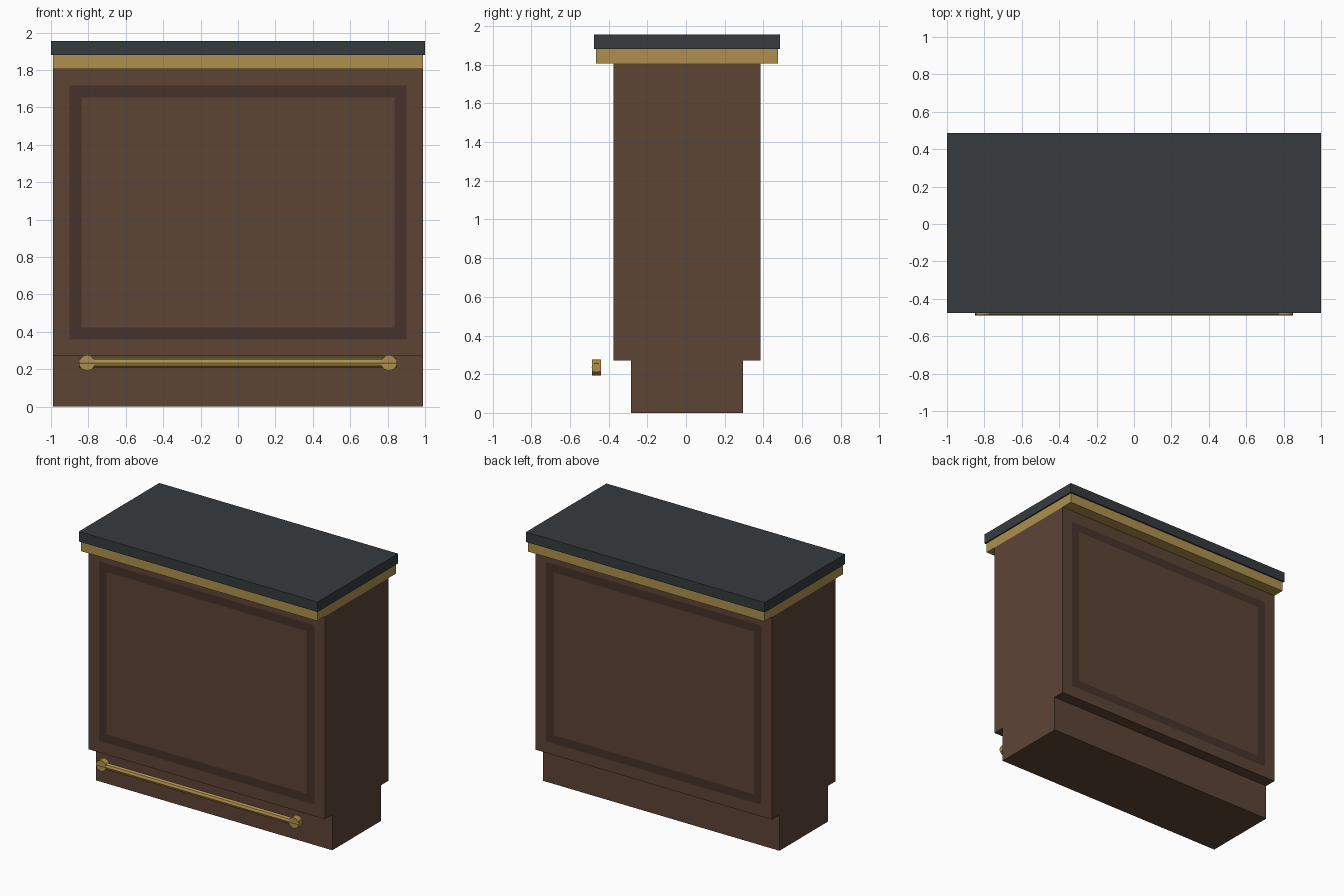
import bpy, bmesh
from math import pi

if "Cube" in bpy.data.objects:
    bpy.data.objects.remove(bpy.data.objects["Cube"])


def material(name, rgb):
    m = bpy.data.materials.new(name)
    m.diffuse_color = (*rgb, 1)
    m.use_nodes = True
    m.node_tree.nodes["Principled BSDF"].inputs["Base Color"].default_value = m.diffuse_color
    return m


WOOD = material("wood", (0.11, 0.058, 0.036))
DARK = material("dark_wood", (0.061, 0.032, 0.023))
BRASS = material("brass", (0.43, 0.28, 0.075))
STONE = material("stone", (0.038, 0.044, 0.048))


def box(name, size, centre, mat):
    bpy.ops.mesh.primitive_cube_add(size=1, location=centre)
    ob = bpy.context.object
    ob.name = name
    ob.scale = size
    bpy.ops.object.transform_apply(location=False, rotation=False, scale=True)
    ob.data.materials.append(mat)
    return ob


def cylinder(name, sides, radius, depth, centre, rotation):
    bpy.ops.mesh.primitive_cylinder_add(vertices=sides, radius=radius, depth=depth,
                                        location=centre, rotation=rotation)
    ob = bpy.context.object
    ob.name = name
    ob.data.materials.append(BRASS)
    bpy.ops.object.shade_smooth_by_angle()
    return ob


# Cabinet: side profile with a recessed plinth, extruded along x
MID = 0.005
half = [(0.29, 0), (0.29, 0.27), (0.38, 0.27), (0.38, 1.805)]
profile = half + [(-y, z) for y, z in reversed(half)]
bm = bmesh.new()
face = bm.faces.new([bm.verts.new((-0.99, y + MID, z)) for y, z in profile])
ext = bmesh.ops.extrude_face_region(bm, geom=[face])
bmesh.ops.translate(bm, vec=(1.98, 0, 0),
                    verts=[v for v in ext["geom"] if isinstance(v, bmesh.types.BMVert)])
bmesh.ops.recalc_face_normals(bm, faces=bm.faces)

# Flush dark inlay frame on the front and back panels
panels = [f for f in bm.faces
          if abs(f.normal.y) > 0.9 and f.calc_center_median().z > 0.5]
bmesh.ops.inset_individual(bm, faces=panels, thickness=0.125)
inlay = bmesh.ops.inset_individual(bm, faces=panels, thickness=0.09)
for f in inlay["faces"]:
    f.material_index = 1
for f in panels:
    f.material_index = 0
mesh = bpy.data.meshes.new("cabinet")
bm.to_mesh(mesh)
bm.free()
mesh.materials.append(WOOD)
mesh.materials.append(DARK)
bpy.context.collection.objects.link(bpy.data.objects.new("cabinet", mesh))

# Worktop and the brass trim beneath it
box("brass_trim", (1.98, 0.94, 0.075), (0, MID, 1.8425), BRASS)
box("worktop", (2.0, 0.962, 0.075), (0, MID, 1.9175), STONE)

# Foot rail with a round boss near each end
cylinder("foot_rail", 8, 0.025, 1.70, (0, -0.463, 0.234), (0, pi / 2, 0))
for side, x in (("left", -0.807), ("right", 0.807)):
    cylinder("rail_boss_" + side, 12, 0.042, 0.046, (x, -0.463, 0.234), (pi / 2, 0, 0))
